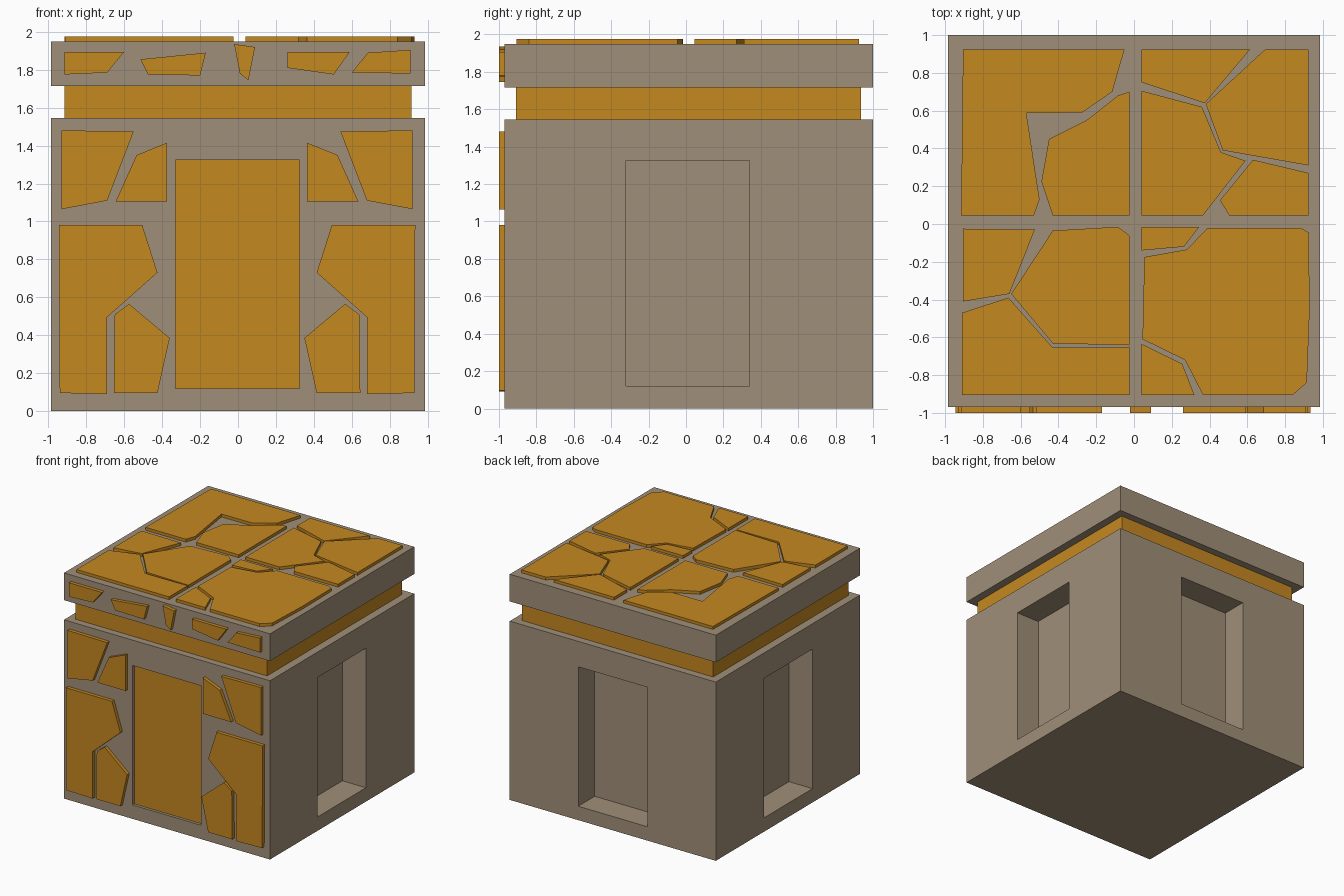
import bpy, bmesh

if "Cube" in bpy.data.objects:
    bpy.data.objects.remove(bpy.data.objects["Cube"])

def material(name, rgb):
    m = bpy.data.materials.new(name)
    m.diffuse_color = (*rgb, 1)
    m.use_nodes = True
    m.node_tree.nodes["Principled BSDF"].inputs["Base Color"].default_value = m.diffuse_color
    return m

STONE = material("grey_brown_stone", (0.352, 0.275, 0.191))
GOLD = material("amber_gold", (0.558, 0.246, 0.0144))

def finish(bm, name, *mats):
    bmesh.ops.remove_doubles(bm, verts=bm.verts, dist=1e-5)
    bmesh.ops.recalc_face_normals(bm, faces=bm.faces)
    me = bpy.data.meshes.new(name)
    bm.to_mesh(me)
    bm.free()
    for m in mats:
        me.materials.append(m)
    ob = bpy.data.objects.new(name, me)
    bpy.context.collection.objects.link(ob)
    return ob

def box(name, x0, x1, y0, y1, z0, z1, mat):
    bm = bmesh.new()
    bmesh.ops.create_cube(bm, size=1)
    for v in bm.verts:
        v.co = ((x0, x1)[v.co.x > 0], (y0, y1)[v.co.y > 0], (z0, z1)[v.co.z > 0])
    return finish(bm, name, mat)

def plates(name, outlines, place, lo, hi):
    """Raised flat stones: each 2D outline extruded between two depths."""
    bm = bmesh.new()
    for pts in outlines:
        a = [bm.verts.new(place(u, v, lo)) for u, v in pts]
        b = [bm.verts.new(place(u, v, hi)) for u, v in pts]
        bm.faces.new(a)
        bm.faces.new(b)
        for i in range(len(pts)):
            j = (i + 1) % len(pts)
            bm.faces.new((a[i], a[j], b[j], b[i]))
    return finish(bm, name, GOLD)

# Main block with a niche in every wall; the shallow front one is a gold door
X, Y0, Y1, H = 0.985, -0.97, 1.0, 1.545
bm = bmesh.new()
walls = [
    (lambda u, d, z: (u, Y0 + d, z), -X, X, -0.33, 0.325, 0.025, 1),
    (lambda u, d, z: (u, Y1 - d, z), -X, X, -0.33, 0.33, 0.225, 0),
    (lambda u, d, z: (X - d, u, z), Y0, Y1, -0.32, 0.34, 0.225, 0),
    (lambda u, d, z: (-X + d, u, z), Y0, Y1, -0.32, 0.34, 0.225, 0),
]
for f, u0, u1, n0, n1, depth, mi in walls:
    def ring(a, b, z0, z1, d):
        return [bm.verts.new(f(u, d, z)) for u, z in ((a, z0), (b, z0), (b, z1), (a, z1))]
    rings = [ring(u0, u1, 0, H, 0), ring(n0, n1, 0.12, 1.325, 0), ring(n0, n1, 0.12, 1.325, depth)]
    for p, q in zip(rings, rings[1:]):
        for i in range(4):
            j = (i + 1) % 4
            bm.faces.new((p[i], p[j], q[j], q[i]))
    bm.faces.new(rings[2]).material_index = mi
for z in (0, H):
    bm.faces.new([bm.verts.new((x, y, z)) for x, y in ((-X, Y0), (X, Y0), (X, Y1), (-X, Y1))])
finish(bm, "main_block", STONE, GOLD)

# Gold neck band and the cap slab
box("neck_band", -0.915, 0.915, -0.91, 0.935, H, 1.715, GOLD)
box("cap_slab", -X, X, Y0, Y1, 1.715, 1.95, STONE)

# Front wall stones, mirrored left to right
front = lambda u, v, d: (u, d, v)
left = [
    [(-.93, 1.48), (-.55, 1.475), (-.69, 1.11), (-.93, 1.065)],
    [(-.375, 1.415), (-.535, 1.35), (-.645, 1.105), (-.375, 1.105)],
    [(-.945, .98), (-.505, .98), (-.425, .73), (-.69, .495), (-.69, .09), (-.94, .095)],
    [(-.575, .565), (-.36, .385), (-.425, .095), (-.655, .095), (-.65, .51)],
]
right = [[(-0.01 - u, v) for u, v in p] for p in left]
plates("front_stones_left", left, front, -1.0, Y0)
plates("front_stones_right", right, front, -1.0, Y0)

# Small stones along the front of the cap
plates("cap_stones", [
    [(-.915, 1.895), (-.6, 1.895), (-.69, 1.785), (-.915, 1.775)],
    [(-.515, 1.855), (-.17, 1.89), (-.2, 1.77), (-.475, 1.775)],
    [(-.02, 1.935), (.09, 1.92), (.055, 1.745), (.01, 1.78)],
    [(.26, 1.895), (.59, 1.895), (.505, 1.775), (.26, 1.81)],
    [(.685, 1.89), (.91, 1.905), (.91, 1.78), (.6, 1.785)],
], front, -1.0, Y0)

# Paving stones on the roof, one group per quarter
top = lambda u, v, d: (u, v, d)
quarters = {
    "roof_stones_back_left": [
        [(-.905, .925), (-.05, .925), (-.115, .7), (-.275, .59), (-.57, .587), (-.5, .13), (-.53, .045), (-.915, .045)],
        [(-.025, .7), (-.085, .68), (-.25, .55), (-.45, .45), (-.49, .225), (-.43, .045), (-.025, .045)],
    ],
    "roof_stones_back_right": [
        [(.04, .925), (.615, .925), (.375, .64), (.04, .75)],
        [(.695, .925), (.925, .925), (.925, .31), (.47, .39), (.38, .635)],
        [(.04, .705), (.36, .62), (.46, .38), (.59, .335), (.365, .045), (.04, .045)],
        [(.63, .34), (.925, .27), (.925, .045), (.505, .045), (.455, .125)],
    ],
    "roof_stones_front_left": [
        [(-.905, -.025), (-.525, -.03), (-.66, -.37), (-.905, -.41)],
        [(-.43, -.035), (-.085, -.015), (-.025, -.06), (-.025, -.642), (-.43, -.632), (-.65, -.37)],
        [(-.91, -.47), (-.665, -.39), (-.43, -.655), (-.025, -.652), (-.025, -.905), (-.91, -.905)],
    ],
    "roof_stones_front_right": [
        [(.04, -.015), (.345, -.015), (.265, -.12), (.04, -.14)],
        [(.39, -.02), (.88, -.02), (.925, -.045), (.93, -.45), (.915, -.84), (.84, -.905),
         (.365, -.905), (.27, -.72), (.045, -.61), (.055, -.175), (.28, -.135)],
        [(.04, -.635), (.255, -.74), (.32, -.905), (.04, -.905)],
    ],
}
for name, outlines in quarters.items():
    plates(name, outlines, top, 1.95, 1.975)
